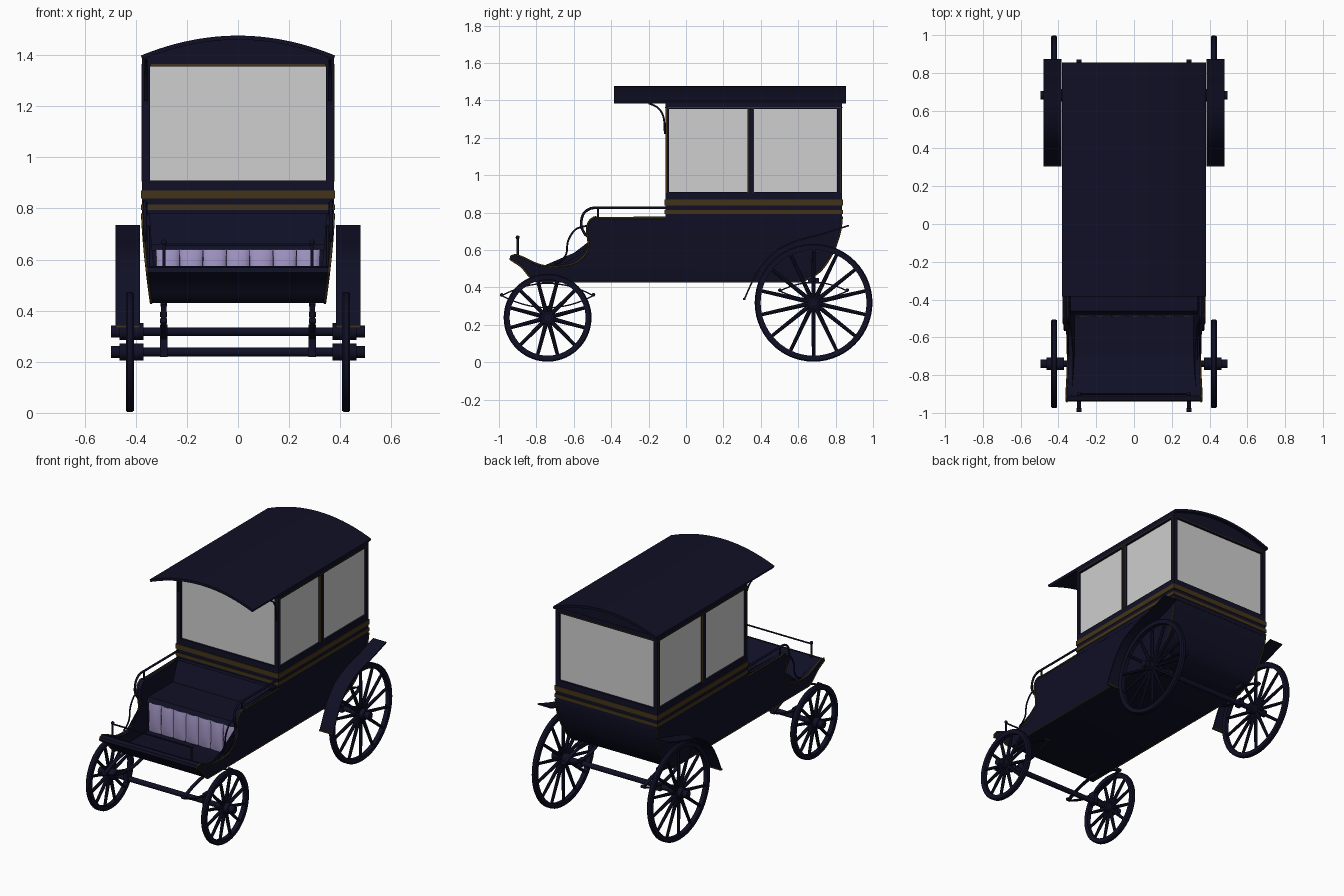
import bpy, bmesh, math
from mathutils import Vector, Matrix

if "Cube" in bpy.data.objects:
    bpy.data.objects.remove(bpy.data.objects["Cube"])


def material(name, rgb):
    m = bpy.data.materials.new(name)
    m.diffuse_color = (*rgb, 1)
    m.use_nodes = True
    m.node_tree.nodes["Principled BSDF"].inputs["Base Color"].default_value = m.diffuse_color
    return m


NAVY = material("dark navy paint", (0.005, 0.005, 0.019))
GOLD = material("dull gold trim", (0.055, 0.034, 0.009))
GLASS = material("pale window glass", (0.62, 0.62, 0.62))
LILAC = material("lilac upholstery", (0.36, 0.30, 0.55))


def finish(name, bm, mat, angle=35):
    bmesh.ops.recalc_face_normals(bm, faces=bm.faces)
    me = bpy.data.meshes.new(name)
    bm.to_mesh(me)
    bm.free()
    me.materials.append(mat)
    ob = bpy.data.objects.new(name, me)
    bpy.context.collection.objects.link(ob)
    bpy.ops.object.select_all(action='DESELECT')
    ob.select_set(True)
    bpy.context.view_layer.objects.active = ob
    bpy.ops.object.shade_smooth_by_angle(angle=math.radians(angle))
    return ob


def box(name, lo, hi, mat):
    bm = bmesh.new()
    bmesh.ops.create_cube(bm, size=1)
    for v in bm.verts:
        v.co = [(l + h) / 2 + c * (h - l) for l, h, c in zip(lo, hi, v.co)]
    return finish(name, bm, mat)


def smooth(pts, n=5):
    """Catmull-Rom curve through the points."""
    p = [Vector(q) for q in pts]
    p = [2 * p[0] - p[1]] + p + [2 * p[-1] - p[-2]]
    out = []
    for a, b, c, d in zip(p, p[1:], p[2:], p[3:]):
        for i in range(n):
            t = i / n
            out.append(0.5 * (2 * b + (c - a) * t + (2 * a - 5 * b + 4 * c - d) * t * t
                              + (3 * b - a - 3 * c + d) * t ** 3))
    return [tuple(q) for q in out + [p[-2]]]


def taper(z):
    """Body sides draw in towards the floor."""
    t = min(max((0.8 - z) / 0.37, 0), 1)
    return 1 - 0.093 * t ** 1.5


def prism(name, prof, a, b, mat, axis='X', tapered=False):
    """Extrude a (horizontal, z) outline from a to b along an axis."""
    bm = bmesh.new()
    put = (lambda u, z, w: (w, u, z)) if axis == 'X' else (lambda u, z, w: (u, w, z))
    r0 = [bm.verts.new(put(u, z, a)) for u, z in prof]
    r1 = [bm.verts.new(put(u, z, b)) for u, z in prof]
    bm.faces.new(r0)
    bm.faces.new(r1[::-1])
    n = len(prof)
    for i in range(n):
        j = (i + 1) % n
        bm.faces.new((r0[i], r0[j], r1[j], r1[i]))
    if tapered:
        bmesh.ops.triangulate(bm, faces=bm.faces[:])
        for z in (0.48, 0.54, 0.6, 0.67, 0.74):
            bmesh.ops.bisect_plane(bm, geom=bm.verts[:] + bm.edges[:] + bm.faces[:],
                                   plane_co=(0, 0, z), plane_no=(0, 0, 1))
        for v in bm.verts:
            v.co.x *= taper(v.co.z)
    return finish(name, bm, mat)


def band(pts, t):
    """Thicken an open 2D line into a closed outline."""
    p = [Vector(q) for q in pts]
    off = []
    for i, q in enumerate(p):
        d = (p[min(i + 1, len(p) - 1)] - p[max(i - 1, 0)]).normalized()
        off.append(tuple(q + Vector((d.y, -d.x)) * t))
    return [tuple(q) for q in p] + off[::-1]


def tube(name, pts, r, mat):
    cu = bpy.data.curves.new(name, 'CURVE')
    cu.dimensions = '3D'
    cu.bevel_depth, cu.bevel_resolution, cu.use_fill_caps = r, 2, True
    sp = cu.splines.new('POLY')
    sp.points.add(len(pts) - 1)
    for s, q in zip(sp.points, pts):
        s.co = (*q, 1)
    tmp = bpy.data.objects.new(name, cu)
    bm = bmesh.new()
    bm.from_mesh(tmp.to_mesh())
    tmp.to_mesh_clear()
    bpy.data.objects.remove(tmp)
    return finish(name, bm, mat, 50)


def rod(name, p, q, r, mat=NAVY, seg=16):
    p, q = Vector(p), Vector(q)
    bm = bmesh.new()
    m = Matrix.Translation((p + q) / 2) @ (q - p).to_track_quat('Z', 'Y').to_matrix().to_4x4()
    bmesh.ops.create_cone(bm, cap_ends=True, segments=seg, radius1=r, radius2=r,
                          depth=(q - p).length, matrix=m)
    return finish(name, bm, mat)


def wheel(name, x, y, r, spokes):
    s = 1 if x > 0 else -1
    bm = bmesh.new()
    # rim: a rounded section swept round the axle
    sec = [(-.016, r - .006), (-.009, r), (.009, r), (.016, r - .006), (.014, r - .032), (-.014, r - .032)]
    n = 56
    rings = [[bm.verts.new((x + a, y + q * math.cos(math.tau * i / n), r + .003 + q * math.sin(math.tau * i / n)))
              for a, q in sec] for i in range(n)]
    for i in range(n):
        A, B = rings[i], rings[(i + 1) % n]
        for k in range(6):
            l = (k + 1) % 6
            bm.faces.new((A[k], A[l], B[l], B[k]))
    # spokes
    for i in range(spokes):
        d = Vector((0, math.cos(math.tau * (i + .5) / spokes), math.sin(math.tau * (i + .5) / spokes)))
        m = Matrix.Translation(Vector((x, y, r + .003)) + d * (r / 2)) @ d.to_track_quat('Z', 'X').to_matrix().to_4x4()
        bmesh.ops.create_cone(bm, cap_ends=True, segments=8, radius1=.012, radius2=.009,
                              depth=r - .04, matrix=m)
    finish(name, bm, NAVY)
    z = r + .003
    rod(name + "_hub", (s * .37, y, z), (s * .463, y, z), .033, seg=24)
    rod(name + "_hub_cap", (s * .46, y, z), (s * .496, y, z), .023, seg=20)


# lower body: shared tail, seat well in the middle, shaped side panels
tail = smooth([(.835, .78), (.825, .7), (.80, .62), (.765, .55), (.71, .48), (.62, .43)])
nose = smooth([(-.80, .43), (-.83, .45), (-.88, .51), (-.94, .55)])
lip = [(-.935, .568), (-.91, .575)]
core = smooth([(-.91, .575), (-.86, .55), (-.78, .49), (-.70, .455), (-.6, .45)])
seat = [(-.48, .45), (-.48, .635), (-.46, .66), (-.2, .66), (-.14, .78)]
prism("body_core", tail + nose + lip[:1] + core + seat, -.355, .355, NAVY, tapered=True)
edge = smooth([(-.91, .575), (-.87, .56), (-.78, .52), (-.69, .513), (-.6, .528), (-.54, .575),
               (-.522, .63), (-.53, .70), (-.52, .75), (-.49, .775), (-.46, .77)])
for s, side in ((1, "right"), (-1, "left")):
    prism(side + "_body_panel", tail + nose + lip[:1] + edge + [(-.11, .77), (-.11, .78)],
          s * .345, s * .375, NAVY, tapered=True)
    skin = lambda pts: [(s * .375 * taper(z), y, z) for y, z in pts]
    tube(side + "_arm_trim", skin(nose + lip[:1] + edge + [(-.11, .77)]), .005, GOLD)
    tube(side + "_tail_trim", skin(tail), .005, GOLD)
    tube(side + "_sill_trim", skin([(.62, .43), (-.8, .43)]), .004, GOLD)
    # seat rail and scrolled grab iron
    tube(side + "_seat_rail", [(s * .365, y, z) for y, z in [(-.11, .825)] + smooth(
        [(-.45, .825), (-.51, .822), (-.55, .79), (-.56, .73), (-.54, .685), (-.525, .675)])], .007, NAVY)
    tube(side + "_grab_iron", [(s * .35, y, z) for y, z in smooth(
        [(-.53, .73), (-.59, .71), (-.63, .65), (-.64, .58), (-.67, .54), (-.70, .525)])], .005, NAVY)
    rod(side + "_rail_post", (s * .36, -.47, .76), (s * .36, -.47, .825), .006)
    rod(side + "_dash_post", (s * .29, -.90, .56), (s * .29, -.90, .665), .006)
    bm = bmesh.new()
    bmesh.ops.create_uvsphere(bm, u_segments=12, v_segments=8, radius=.011,
                              matrix=Matrix.Translation((s * .29, -.90, .667)))
    finish(side + "_dash_knob", bm, NAVY)
rod("dash_rail", (-.29, -.90, .66), (.29, -.90, .66), .005)

# pleated seat front
bm = bmesh.new()
nx, nz = 70, 8
grid = [[bm.verts.new(((i / nx - .5) * .64, -.479 - .018 * abs(math.sin(math.pi * 7 * i / nx)) ** .5
                       * math.sin(math.pi * (j + .6) / (nz + 1.2)) ** .5, .445 + .195 * j / nz))
         for j in range(nz + 1)] for i in range(nx + 1)]
for i in range(nx):
    for j in range(nz):
        bm.faces.new((grid[i][j], grid[i + 1][j], grid[i + 1][j + 1], grid[i][j + 1]))
finish("seat_front_upholstery", bm, LILAC, 50)

# cabin: waist, gold belts, glass, frame
box("cabin_waist", (-.375, -.11, .765), (.375, .835, .91), NAVY)
box("upper_belt", (-.379, -.114, .838), (.379, .839, .87), GOLD)
box("lower_belt", (-.379, -.114, .793), (.379, .839, .815), GOLD)
box("cabin_glass", (-.362, -.097, .9), (.362, .822, 1.365), GLASS)
box("cabin_top_rail", (-.375, -.11, 1.355), (.375, .835, 1.39), NAVY)
for s, side in ((1, "right"), (-1, "left")):
    for y0, y1, n in ((-.11, -.09, "front"), (.328, .362, "middle"), (.808, .835, "rear")):
        x0 = .355 if n == "middle" else .345
        a, b = sorted((s * x0, s * .375))
        box(f"{side}_{n}_pillar", (a, y0, .9), (b, y1, 1.37), NAVY)
        a, b = sorted((s * .37, s * .378))
        for y in ((y0, y1 - .004) if n == "middle" else ((y0 + .004,) if n == "front" else (y1 - .01,))):
            box(f"{side}_{n}_pillar_trim", (a, y, .905), (b, y + .005, 1.36), GOLD)
    a, b = sorted((s * .37, s * .378))
    box(side + "_window_head_trim", (a, -.1, 1.358), (b, .83, 1.364), GOLD)
    # curved iron under the roof overhang
    tube(side + "_roof_bracket", [(s * .36, y, z) for y, z in smooth(
        [(-.2, 1.385), (-.15, 1.36), (-.12, 1.31), (-.113, 1.22)])], .005, NAVY)
for y, n in ((-.113, "front"), (.832, "rear")):
    box(n + "_window_head_trim", (-.34, y, 1.358), (.34, y + .006, 1.364), GOLD)

# arched roof and the gables under it
arc = [(x / 20 * .38, 1.476 - .078 * (x / 20) ** 2) for x in range(-20, 21)]
prism("roof", band(arc, .016), -.385, .855, NAVY, axis='Y')
gable = [(x * .98, z - .012) for x, z in arc]
prism("cabin_gable", gable + [(.372, 1.37), (-.372, 1.37)], -.108, .833, NAVY, axis='Y')

# running gear
for s, side in ((1, "right"), (-1, "left")):
    wheel(side + "_front_wheel", s * .423, -.74, .235, 12)
    wheel(side + "_rear_wheel", s * .423, .682, .315, 14)
    a, b = sorted((s * .383, s * .48))
    wing = smooth([(.307, .335), (.35, .43), (.41, .53), (.49, .605), (.6, .655), (.73, .69), (.87, .735)])
    prism(side + "_rear_fender", band(wing, .008), a, b, NAVY)
    box(side + "_fender_tip", (a, .304, .333), (b, .318, .343), GOLD)
    # elliptic leaf springs with end bolts and hangers
    for n, y, z, half, h in (("front", -.74, .36, .245, .065), ("rear", .682, .385, .18, .045)):
        for k in (-1, 1):
            leaf = [(y + half * i / 8, z + k * h * (1 - (i / 8) ** 2)) for i in range(-8, 9)]
            prism(f"{side}_{n}_spring_leaf", band(leaf, .007), s * .28, s * .302, NAVY)
            rod(f"{side}_{n}_spring_bolt", (s * .277, y + k * half, z), (s * .305, y + k * half, z), .01, seg=12)
        box(f"{side}_{n}_spring_top_block", (s * .291 - .013, y - .03, z + h - .008), (s * .291 + .013, y + .03, .45), NAVY)
        az = .238 if n == "front" else .318
        box(f"{side}_{n}_spring_clamp", (s * .291 - .015, y - .025, az - .02), (s * .291 + .015, y + .025, z - h + .005), NAVY)
rod("front_axle", (-.38, -.74, .238), (.38, -.74, .238), .017)
rod("rear_axle", (-.38, .682, .318), (.38, .682, .318), .017)
